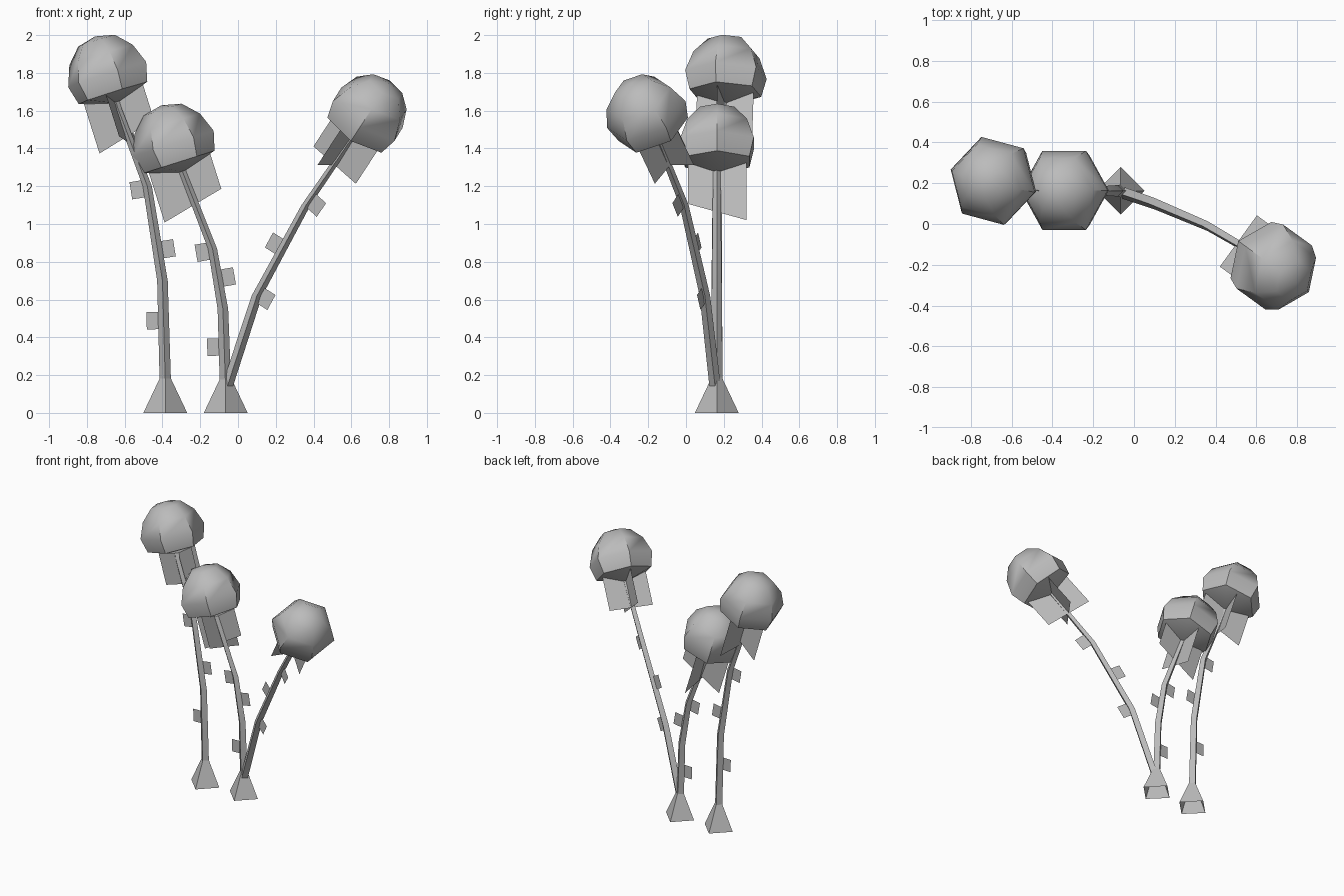
import bpy, bmesh, math
from mathutils import Vector

if "Cube" in bpy.data.objects:
    bpy.data.objects.remove(bpy.data.objects["Cube"])

grey = bpy.data.materials.new("grey")
grey.diffuse_color = (0.5, 0.5, 0.5, 1)
grey.use_nodes = True
grey.node_tree.nodes["Principled BSDF"].inputs["Base Color"].default_value = grey.diffuse_color


def make(name, bm, angle):
    me = bpy.data.meshes.new(name)
    bm.to_mesh(me)
    bm.free()
    me.materials.append(grey)
    ob = bpy.data.objects.new(name, me)
    bpy.context.collection.objects.link(ob)
    if angle:
        bpy.ops.object.select_all(action='DESELECT')
        ob.select_set(True)
        bpy.context.view_layer.objects.active = ob
        bpy.ops.object.shade_smooth_by_angle(angle=math.radians(angle))
    return ob


def frame(axis):
    """Axis, direction of lean at right angles to it, and sideways."""
    d = Vector(axis).normalized()
    h = Vector((d.x, d.y, 0)).normalized()
    u = Vector((-h.y, h.x, 0))
    return d, u.cross(d), u


def loft(name, rings, n, angle):
    """rings: (centre, side a, side b, radius); radius 0 closes in a point."""
    bm = bmesh.new()
    prev = None
    for c, a, b, r in rings:
        if r == 0:
            cur = [bm.verts.new(c)] * n
        else:
            cur = [bm.verts.new(c + r * (a * math.cos(t) + b * math.sin(t)))
                   for t in (2 * math.pi * i / n for i in range(n))]
        if prev:
            for i in range(n):
                j = (i + 1) % n
                q = []
                for v in (prev[i], prev[j], cur[j], cur[i]):
                    if v not in q:
                        q.append(v)
                bm.faces.new(q)
        prev = cur
    bmesh.ops.recalc_face_normals(bm, faces=bm.faces)
    return make(name, bm, angle)


def sheet(name, pts):
    bm = bmesh.new()
    bm.faces.new([bm.verts.new(p) for p in pts])
    make(name, bm, 0)


CAP = [(-.185, 0), (-.127, .197), (-.025, .224), (.084, .182), (.163, .105), (.187, 0)]
X, Y = Vector((1, 0, 0)), Vector((0, 1, 0))


def mushroom(tag, path, centre, axis, spin, veil_a, veil_b, leaves):
    path = [Vector(p) for p in path]
    c = Vector(centre)
    d, w, u = frame(axis)

    # stem, running on into the cap
    radii = [.03, .028, .024, .02, .02]
    loft("stem_" + tag, [(p, X, Y, r) for p, r in
                         zip(path + [c - .13 * d], radii)], 4, 60)

    # faceted round cap
    s = math.radians(spin)
    a = w * math.cos(s) + u * math.sin(s)
    b = u * math.cos(s) - w * math.sin(s)
    loft("cap_" + tag, [(c + h * d, a, b, r) for h, r in CAP], 6, 50)

    # two crossed veil sheets below the cap
    for name, side, half, ends in (("veil_long_", a, .17, veil_a),
                                   ("veil_cross_", b, .155, veil_b)):
        sheet(name + tag, [c + half * side + ends[0] * d, c - half * side + ends[1] * d,
                           c - half * side - .1 * d, c + half * side - .1 * d])

    # small square leaves along the stem
    for k, (z, sign) in enumerate(leaves):
        for p, q in zip(path, path[1:]):
            if p.z <= z <= q.z:
                m = p.lerp(q, (z - p.z) / (q.z - p.z))
                t = (q - p).normalized()
                o = (X - t * X.dot(t) if abs(t.y) < .05 else frame(t)[1]).normalized() * sign
                sheet(f"leaf_{tag}_{k}", [m - .046 * t, m + .09 * o - .046 * t,
                                          m + .09 * o + .046 * t, m + .046 * t])
                break


mushroom("left",
         [(-.385, .163, .17), (-.40, .163, .70), (-.48, .165, 1.20), (-.635, .19, 1.61)],
         (-.70, .212, 1.815), (-.30, .03, .95), -9, (-.41, -.33), (-.36, -.45),
         [(.49, -1), (.86, 1), (1.19, -1)])
mushroom("middle",
         [(-.067, .163, .17), (-.08, .163, .55), (-.135, .163, .87), (-.295, .163, 1.28)],
         (-.35, .165, 1.45), (-.30, 0, .95), 0, (-.41, -.33), (-.45, -.36)[::-1],
         [(.35, -1), (.71, 1), (.86, -1)])
mushroom("right",
         [(-.06, .155, .13), (.10, .10, .62), (.36, -.01, 1.10), (.60, -.15, 1.45)],
         (.70, -.22, 1.60), (.51, -.37, .78), 0, (-.36, -.38), (-.37, -.37),
         [(.63, 1), (.87, -1), (1.13, 1)])

# flared four-sided feet, open below
for tag, x in (("left", -.385), ("middle", -.065)):
    loft("foot_" + tag, [(Vector((x, .163, 0)), X, Y, .116),
                         (Vector((x, .163, .19)), X, Y, .026)], 4, 30)
